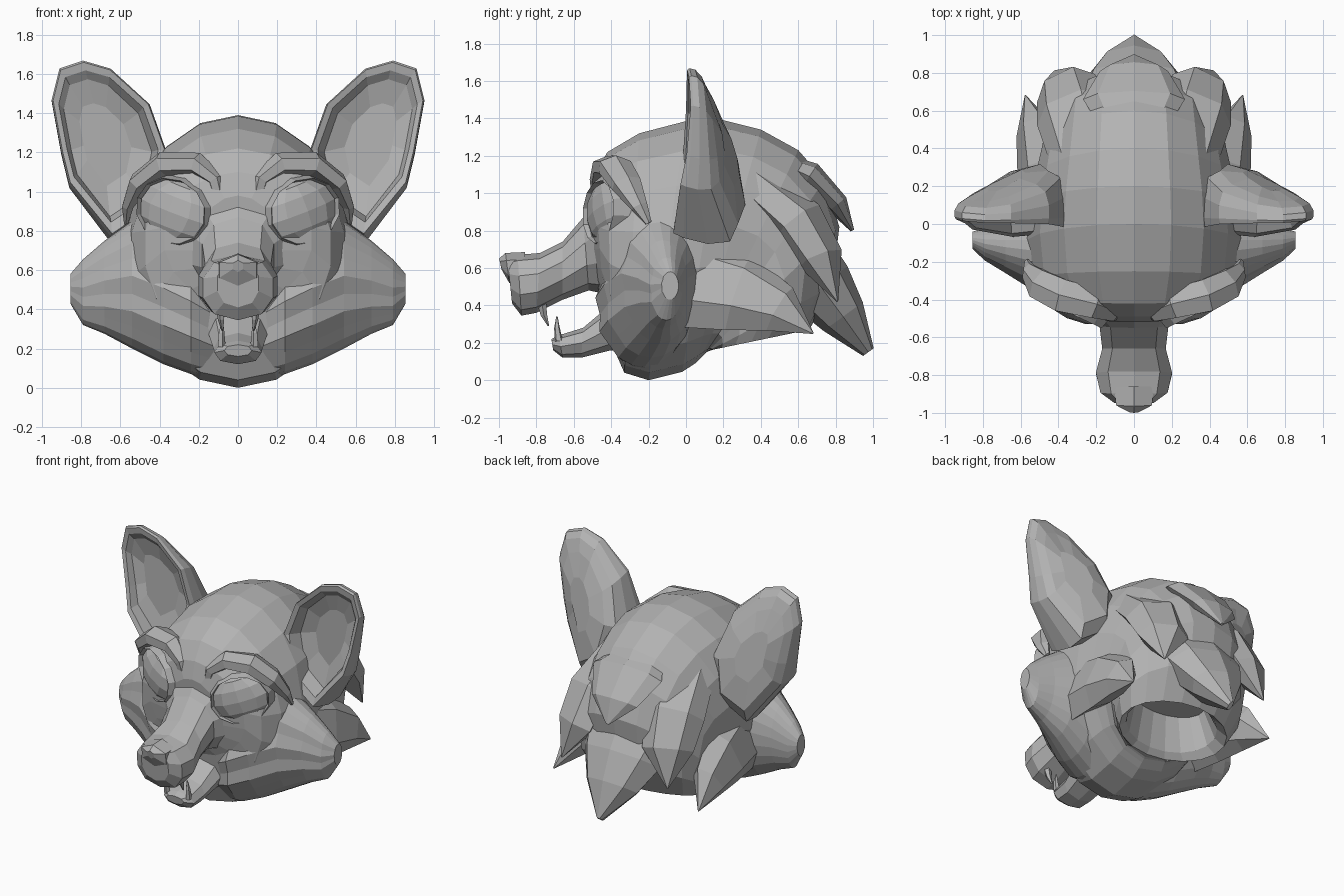
import bpy, bmesh, math
from mathutils import Vector, Matrix

if "Cube" in bpy.data.objects:
    bpy.data.objects.remove(bpy.data.objects["Cube"], do_unlink=True)

# One plain grey for the whole head
GREY = bpy.data.materials.new("plain grey")
GREY.use_nodes = True
GREY.diffuse_color = (0.45, 0.45, 0.45, 1)
GREY.node_tree.nodes["Principled BSDF"].inputs["Base Color"].default_value = (0.45, 0.45, 0.45, 1)


def finish(name, bm, mirror=False):
    bmesh.ops.remove_doubles(bm, verts=bm.verts, dist=0.0005)
    bmesh.ops.recalc_face_normals(bm, faces=bm.faces)
    mesh = bpy.data.meshes.new(name)
    bm.to_mesh(mesh)
    bm.free()
    mesh.materials.append(GREY)
    ob = bpy.data.objects.new(name, mesh)
    bpy.context.collection.objects.link(ob)
    if mirror:
        mod = ob.modifiers.new("mirror", 'MIRROR')
        mod.use_axis[0] = True
        mod.use_mirror_merge = False


def loft(name, rings, mirror=False, closed=False):
    """Skin a list of point rings, capping the ends unless closed."""
    bm = bmesh.new()
    rows = [[bm.verts.new(p) for p in ring] for ring in rings]
    n = len(rows[0])
    pairs = list(zip(rows, rows[1:])) + ([(rows[-1], rows[0])] if closed else [])
    for a, b in pairs:
        for i in range(n):
            j = (i + 1) % n
            bm.faces.new((a[i], a[j], b[j], b[i]))
    if not closed:
        bm.faces.new(rows[0])
        bm.faces.new(rows[-1])
    finish(name, bm, mirror)


def body(name, stations, n, power=1.0):
    """Loft of tilted ovals: (y_top, z_top, y_bottom, z_bottom, half_width)."""
    rings = []
    for yt, zt, yb, zb, hw in stations:
        ring = []
        for k in range(n):
            a = 2 * math.pi * k / n
            f = (1 - math.cos(a)) / 2
            x = hw * math.copysign(abs(math.sin(a)) ** power, math.sin(a))
            ring.append((x, yt + (yb - yt) * f, zt + (zb - zt) * f))
        rings.append(ring)
    loft(name, rings)


def sweep(name, path, normal, n=6, mirror=True):
    """Tapered strand along a path of (x, y, z, half_width, half_thickness)."""
    pts = [Vector(p[:3]) for p in path]
    rings = []
    for i, p in enumerate(path):
        t = (pts[min(i + 1, len(pts) - 1)] - pts[max(i - 1, 0)]).normalized()
        side = t.cross(Vector(normal)).normalized()
        up = side.cross(t)
        w, h = max(p[3], 0.004), max(p[4], 0.004)
        rings.append([pts[i] + side * w * math.cos(2 * math.pi * k / n)
                      + up * h * math.sin(2 * math.pi * k / n) for k in range(n)])
    loft(name, rings, mirror)


# Skull shell, folding inward underneath to leave a hollow neck
body("skull", [
    (-.52, .98, -.48, .50, .20), (-.49, 1.10, -.44, .42, .38), (-.42, 1.22, -.40, .20, .48),
    (-.25, 1.32, -.33, .04, .55), (0, 1.385, -.20, 0, .575), (.20, 1.39, -.02, .045, .56),
    (.40, 1.34, .05, .09, .53), (.60, 1.23, .08, .12, .50), (.74, 1.07, .10, .14, .48),
    (.82, .82, .11, .15, .48), (.78, .50, .12, .155, .46), (.66, .27, .13, .16, .40),
    (.60, .33, .16, .20, .34), (.50, .50, .20, .45, .28)], 18)

# Muzzle, nose and lower jaw
body("muzzle", [
    (-.955, .65, -.93, .41, .11), (-.90, .67, -.88, .345, .185), (-.78, .68, -.80, .36, .21),
    (-.66, .74, -.66, .43, .175), (-.55, .87, -.52, .48, .19), (-.46, 1.0, -.38, .45, .31)], 10, .8)
body("nose", [
    (-1.0, .65, -.985, .59, .03), (-.965, .68, -.945, .52, .11), (-.86, .685, -.86, .53, .12)], 6)
body("lower_jaw", [
    (-.72, .22, -.71, .16, .07), (-.68, .24, -.66, .12, .12), (-.55, .28, -.56, .12, .125),
    (-.42, .39, -.40, .16, .15), (-.30, .45, -.30, .15, .20)], 8, .8)

# Fangs
sweep("upper_fangs", [(.09, -.77, .41, .025, .025), (.085, -.76, .35, .018, .018),
                      (.08, -.735, .29, 0, 0)], (0, 1, 0), 5)
sweep("lower_fangs", [(.085, -.68, .21, .022, .022), (.085, -.69, .28, .016, .016),
                      (.08, -.69, .34, 0, 0)], (0, 1, 0), 5)

# Eyes, each turned outward and set inside a lid rim
turn = Matrix.Translation((.325, -.43, .90)) @ Matrix.Rotation(math.radians(25), 4, 'Z') \
    @ Matrix.Rotation(math.radians(-20), 4, 'Y')
bm = bmesh.new()
bmesh.ops.create_uvsphere(bm, u_segments=10, v_segments=6, radius=1,
                          matrix=turn @ Matrix.Diagonal((.195, .075, .16, 1)))
finish("eyes", bm, True)
lid = []
for k in range(12):
    a = 2 * math.pi * k / 12
    lid.append([turn @ Vector(((.20 + .025 * math.cos(b)) * math.cos(a), .05 + .095 * math.sin(b),
                               (.165 + .025 * math.cos(b)) * math.sin(a)))
                for b in (0, math.pi / 2, math.pi, 3 * math.pi / 2)])
loft("eyelids", lid, True, closed=True)

# Heavy brows arching over the eyes and running back into the skull
sweep("brows", [
    (.08, -.47, .92, .03, .03), (.11, -.46, 1.06, .045, .06), (.21, -.42, 1.14, .06, .09),
    (.38, -.38, 1.14, .065, .10), (.50, -.32, 1.05, .055, .09), (.56, -.25, .93, .03, .05),
    (.57, -.20, .84, .01, .02)], (.3, -1, 0), 6)

# Ears: one outline, repeated inward for the cup and backward for the shell
outline = [Vector(p) for p in (
    (.36, 0, 1.2), (.45, .01, 1.45), (.65, .01, 1.63), (.79, .01, 1.67), (.91, .02, 1.63),
    (.95, .03, 1.47), (.90, .01, 1.2), (.86, -.02, 1.04), (.64, -.05, .77), (.42, -.03, .92))]
middle = sum(outline, Vector()) / len(outline)


def ear_ring(scale, depth):
    ring = []
    for p in outline:
        q = middle.lerp(p, scale)
        d = .07 + .24 * min(1, max(0, 1.68 - q.z) / .6) * min(1, (.98 - q.x) / .35)
        ring.append((q.x, p.y + d * depth, q.z - .25 * d * max(0, depth)))
    return ring


loft("ears", [ear_ring(s, d) for s, d in (
    (.45, .45), (.76, .32), (.86, 0), (.97, -.06), (1, .12), (1, .55), (.92, .95),
    (.72, 1.12), (.35, 1.15))], True)

# Ridged cheeks: (x, y_front, y_back, z_top, z_bottom)
cheek = []
for x, yf, yb, zt, zb in (
        (.10, -.40, 0, .60, .04), (.24, -.475, .03, .72, .07), (.38, -.43, .06, .80, .12),
        (.54, -.34, .06, .85, .20), (.68, -.255, .01, .75, .275), (.79, -.19, -.02, .655, .32),
        (.855, -.13, -.04, .58, .43)):
    ring = []
    for k in range(22):
        a = 2 * math.pi * k / 22
        ridge = 1 + (.05 if k % 2 else -.05) * max(0, math.sin(a))
        y = (yf + yb) / 2 - (yb - yf) / 2 * math.sin(a) * ridge
        ring.append((x, y, (zt + zb) / 2 + (zt - zb) / 2 * math.cos(a)))
    cheek.append(ring)
loft("cheeks", cheek, True)

# Pointed hair locks at the back
sweep("crown_lock", [
    (0, .42, 1.20, .12, .04), (0, .66, 1.09, .27, .08), (0, .81, .94, .18, .06),
    (0, .89, .80, .01, .01)], (0, .6, .8), 8, False)
sweep("nape_lock", [
    (0, .55, .72, .38, .20), (0, .72, .50, .30, .18), (0, .84, .34, .20, .13),
    (0, .975, .15, .015, .035)], (0, .7, .7), 8, False)
sweep("upper_side_locks", [
    (.27, .36, 1.06, .18, .10), (.33, .60, .85, .20, .13), (.36, .72, .65, .17, .11),
    (.42, .81, .42, 0, 0)], (.4, .8, .4))
sweep("lower_side_locks", [
    (.45, -.02, .54, .27, .11), (.49, .28, .47, .22, .12), (.53, .50, .38, .14, .09),
    (.575, .68, .25, 0, 0)], (1, .2, .2))
